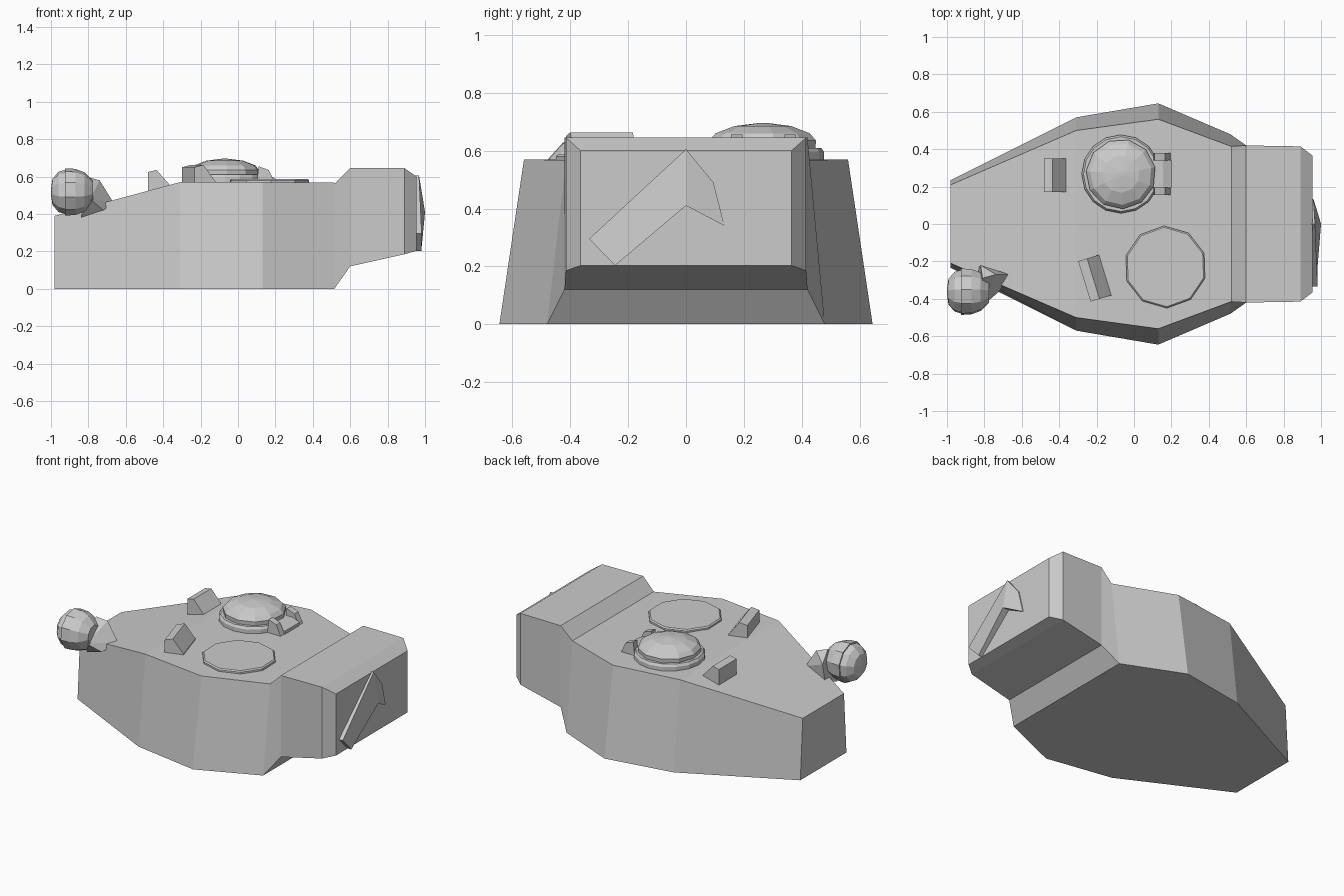
import bpy, bmesh, math
from mathutils import Matrix, Vector

if "Cube" in bpy.data.objects:
    bpy.data.objects.remove(bpy.data.objects["Cube"])


def finish(name, bm):
    bmesh.ops.recalc_face_normals(bm, faces=bm.faces)
    me = bpy.data.meshes.new(name)
    bm.to_mesh(me)
    bm.free()
    ob = bpy.data.objects.new(name, me)
    bpy.context.collection.objects.link(ob)
    return ob


def loft(name, rings):
    """Skin closed rings of equal length and cap both ends."""
    bm = bmesh.new()
    vs = [[bm.verts.new(p) for p in r] for r in rings]
    n = len(rings[0])
    for a, b in zip(vs, vs[1:]):
        for i in range(n):
            j = (i + 1) % n
            bm.faces.new((a[i], a[j], b[j], b[i]))
    bm.faces.new(vs[0])
    bm.faces.new(vs[-1])
    return finish(name, bm)


def lathe(name, profile, sides, matrix, phase=0.0):
    """Faceted round part: profile of (radius, height) around local z."""
    rings = []
    for r, h in profile:
        ring = []
        for i in range(sides):
            a = phase + math.tau * i / sides
            ring.append(matrix @ Vector((r * math.cos(a), r * math.sin(a), h)))
        rings.append(ring)
    return loft(name, rings)


def prism(name, profile, half, loc, angle=0.0):
    """Side profile (x, z) widened along y, turned about z."""
    m = Matrix.Translation(loc) @ Matrix.Rotation(angle, 4, 'Z')
    return loft(name, [[m @ Vector((x, s * half, z)) for x, z in profile] for s in (-1, 1)])


# Turret shell and rear bustle: stations of lower and upper edges (x, half width, z)
stations = [
    ((-.98, .235, 0), (-.98, .21, .39)),
    ((-.31, .57, 0), (-.31, .50, .57)),
    ((.13, .645, 0), (.13, .56, .57)),
    ((.515, .48, 0), (.52, .415, .567)),
    ((.60, .42, .12), (.60, .42, .645)),
    ((.89, .415, .185), (.89, .415, .645)),
    ((.955, .365, .203), (.955, .365, .60)),
]
loft("turret_shell", [[(lx, -ly, lz), (lx, ly, lz), (ux, uy, uz), (ux, -uy, uz)]
                      for (lx, ly, lz), (ux, uy, uz) in stations])

# Commander cupola: ring and domed lid
at = Matrix.Translation((-.07, .267, 0))
lathe("cupola_ring", [(.21, .55), (.21, .595), (.20, .61)], 16, at)
lathe("cupola_dome", [(.185, .60), (.187, .635), (.165, .66), (.10, .685), (.012, .696)],
      11, at, .2)

# Lid hinge: two brackets and a plate
for y in (.36, .175):
    prism("hinge_bracket", [(.10, .56), (.11, .655), (.165, .635), (.20, .56)], .02, (0, y, 0))
prism("hinge_plate", [(.11, .56), (.11, .61), (.155, .61), (.20, .59), (.20, .56)], .075, (0, .267, 0))

# Loader hatch
lathe("loader_hatch", [(.22, .56), (.22, .58), (.212, .587)], 10,
      Matrix.Translation((.168, -.23, 0)), math.radians(20))

# Periscopes: hooded wedges
prism("left_periscope", [(-.06, -.06), (-.06, .065), (-.015, .075), (.06, -.01), (.06, -.06)],
      .09, (-.42, .26, .56))
prism("right_periscope", [(-.058, -.03), (-.058, .085), (-.008, .098), (.058, .01), (.058, -.03)],
      .113, (-.21, -.29, .565), math.radians(17))

# Spotlight facing -x: domed lens and tapering housing
facing = Matrix.Translation((-.92, -.362, .518)) @ Matrix.Rotation(-math.pi / 2, 4, 'Y')
lathe("spotlight_lens", [(.12, 0), (.108, .04), (.07, .072), (.01, .081)], 10, facing, .1)
lathe("spotlight_housing", [(.06, -.145), (.105, -.10), (.124, -.05), (.127, .005)], 10, facing, .1)

# Spotlight bracket: convex wedge joined to the cheek
bm = bmesh.new()
for p in [(-.82, -.22, .53), (-.81, -.29, .60), (-.74, -.27, .58), (-.665, -.27, .46),
          (-.72, -.36, .42), (-.84, -.34, .38), (-.79, -.42, .48), (-.83, -.23, .42)]:
    bm.verts.new(p)
res = bmesh.ops.convex_hull(bm, input=bm.verts)
spare = [g for g in res["geom_interior"] if isinstance(g, bmesh.types.BMVert)]
bmesh.ops.delete(bm, geom=spare, context='VERTS')
finish("spotlight_bracket", bm)

# Folded stowage plate on the bustle rear
fold = [(.968, 0, .605), (.982, -.335, .295), (.98, -.245, .203), (1.0, 0, .41)]
wing = [(.968, 0, .605), (1.0, 0, .41), (.96, .133, .34), (.962, .095, .49)]
for name, pts in (("rear_plate_arm", fold), ("rear_plate_wing", wing)):
    loft(name, [pts, [(.95, y, z) for x, y, z in pts]])
